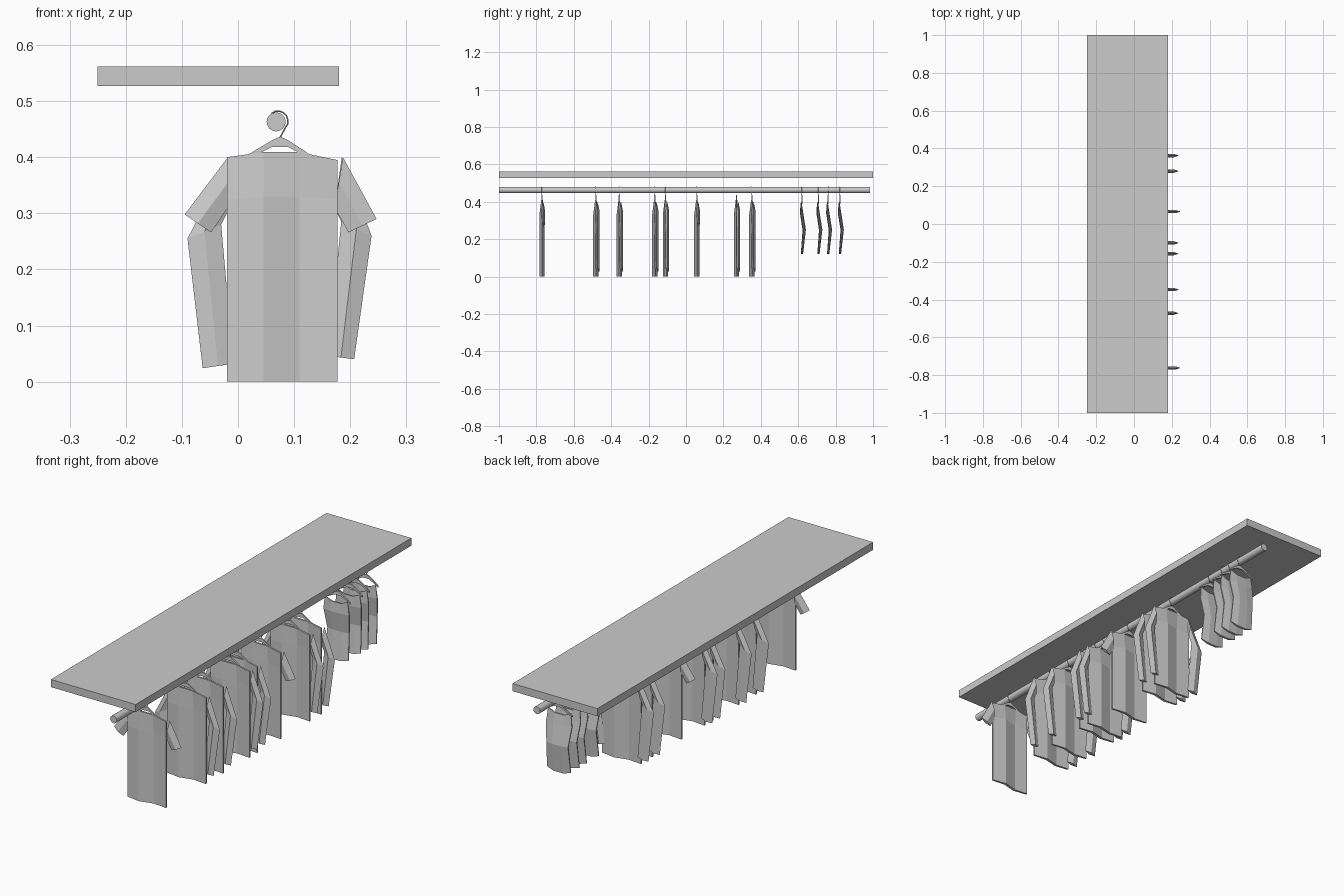
import bpy, bmesh, math

if "Cube" in bpy.data.objects:
    bpy.data.objects.remove(bpy.data.objects["Cube"])

grey = bpy.data.materials.new("plain_grey")
grey.use_nodes = True
COLOUR = (0.6, 0.6, 0.6, 1)
grey.diffuse_color = COLOUR
grey.node_tree.nodes["Principled BSDF"].inputs["Base Color"].default_value = COLOUR

ROD_X, ROD_Z = 0.068, 0.463


def add(name, data, y=0):
    """Link mesh or curve data as a grey object placed along the rod."""
    if not data.materials:
        data.materials.append(grey)
    ob = bpy.data.objects.new(name, data)
    ob.location.y = y
    bpy.context.collection.objects.link(ob)
    return ob


def loft(name, rings):
    """Join matching rings; each runs along the front and returns along the back."""
    bm = bmesh.new()
    loops = [[bm.verts.new(p) for p in ring] for ring in rings]
    n = len(rings[0])
    for a, b in zip(loops, loops[1:]):
        for i in range(n):
            j = (i + 1) % n
            bm.faces.new((a[i], a[j], b[j], b[i]))
    for end in (loops[0], loops[-1]):
        for i in range(n // 2 - 1):
            bm.faces.new((end[i], end[i + 1], end[n - 2 - i], end[n - 1 - i]))
    bmesh.ops.recalc_face_normals(bm, faces=bm.faces)
    me = bpy.data.meshes.new(name)
    bm.to_mesh(me)
    bm.free()
    return me


def cloth_ring(xs, zs, front, back):
    return ([(x, y, z) for x, y, z in zip(xs, front, zs)] +
            [(x, y, z) for x, y, z in reversed(list(zip(xs, back, zs)))])


def sleeve(name, stations, y, depth):
    """Flattened tube through pairs of inner and outer seam points."""
    rings = []
    for (xi, zi), (xo, zo) in stations:
        xm, zm = (xi + xo) / 2, (zi + zo) / 2
        rings.append([(xi, y, zi), (xm, y - depth, zm),
                      (xo, y, zo), (xm, y + depth, zm)])
    return loft(name, rings)


# shelf board
bpy.ops.mesh.primitive_cube_add(size=1, location=(-0.035, 0, 0.5445))
shelf = bpy.context.object
shelf.name = "shelf"
shelf.scale = (0.43, 2, 0.035)
shelf.data.materials.append(grey)

# hanging rod
bpy.ops.mesh.primitive_cylinder_add(vertices=16, radius=0.017, depth=1.985,
                                    location=(ROD_X, -0.0075, ROD_Z),
                                    rotation=(math.pi / 2, 0, 0))
rod = bpy.context.object
rod.name = "rod"
rod.data.materials.append(grey)
bpy.ops.object.shade_smooth_by_angle()

# shirt body with a rippled section that flattens towards the collar
XS = (-0.02, 0.045, 0.11, 0.177)
FRONT = (-0.004, -0.014, 0.002, -0.004)
BACK = (0.004, -0.002, 0.014, 0.004)
COLLAR = (0.40, 0.409, 0.409, 0.395)
body = loft("shirt_body", [
    cloth_ring(XS, (0,) * 4, FRONT, BACK),
    cloth_ring(XS, (0.325, 0.33, 0.33, 0.325), FRONT, BACK),
    cloth_ring(XS, COLLAR, (-0.004,) * 4, (0.004,) * 4)])

# long and short sleeves
long_sleeves = [
    sleeve("long_sleeve_right", [((-0.015, 0.31), (-0.015, 0.40)),
                                 ((-0.03, 0.28), (-0.09, 0.255)),
                                 ((-0.008, 0.032), (-0.063, 0.024))], 0.01, 0.009),
    sleeve("long_sleeve_left", [((0.172, 0.31), (0.185, 0.40)),
                                ((0.184, 0.285), (0.238, 0.26)),
                                ((0.16, 0.046), (0.207, 0.04))], 0.01, 0.009)]
short_sleeves = [
    sleeve("short_sleeve_right", [((-0.018, 0.31), (-0.018, 0.40)),
                                  ((-0.048, 0.266), (-0.095, 0.298))], 0.008, 0.008),
    sleeve("short_sleeve_left", [((0.172, 0.31), (0.187, 0.40)),
                                 ((0.197, 0.266), (0.247, 0.29))], 0.008, 0.008)]

# small sleeveless top, kinked at the waist
def top_ring(half, zs, y, depth):
    xs = [ROD_X + half * k for k in (-1, -0.4, 0.4, 1)]
    return cloth_ring(xs, zs, [y - depth * k for k in (0.3, 1, 0.8, 0.3)],
                      [y + depth * k for k in (0.3, 0.8, 1, 0.3)])

vest = loft("vest", [
    top_ring(0.06, (0.13, 0.12, 0.12, 0.13), 0, 0.006),
    top_ring(0.055, (0.25,) * 4, 0.012, 0.009),
    top_ring(0.065, (0.34,) * 4, -0.002, 0.009),
    top_ring(0.058, (0.40, 0.385, 0.385, 0.40), -0.004, 0.004)])

# hanger shoulders and wire hook
BAR = [(0.0, 0.395, 0.006), (0.022, 0.407, 0.008), (0.06, 0.43, 0.012),
       (0.076, 0.437, 0.019), (0.09, 0.43, 0.012), (0.122, 0.409, 0.008),
       (0.136, 0.397, 0.006)]
hanger = loft("hanger_shoulders", [
    [(x, -0.003, z), (x, -0.003, z - h), (x, 0.003, z - h), (x, 0.003, z)]
    for x, z, h in BAR])

hook = bpy.data.curves.new("hanger_hook", "CURVE")
hook.dimensions = "3D"
hook.bevel_depth = 0.0013
hook.bevel_resolution = 0
path = [(0.075, 0.435), (0.084, 0.452)]
for step in range(7):
    a = math.radians(-15 + step * 24)
    path.append((0.071 + 0.018 * math.cos(a), 0.464 + 0.0185 * math.sin(a)))
spline = hook.splines.new("POLY")
spline.points.add(len(path) - 1)
for point, (x, z) in zip(spline.points, path):
    point.co = (x, 0, z, 1)


def hang(garment, parts, y):
    for part in parts:
        add(garment + "_" + part.name, part, y)
    for part in (hanger, hook):
        add(garment + "_" + part.name, part, y)


# garments along the rod
for y in (-0.77, 0.058):
    hang("short_shirt", [body] + short_sleeves, y)
for y in (-0.482, -0.357, -0.167, -0.11, 0.27, 0.352):
    hang("long_shirt", [body] + long_sleeves, y)
for y in (0.62, 0.708, 0.76, 0.823):
    hang("small_top", [vest], y)
